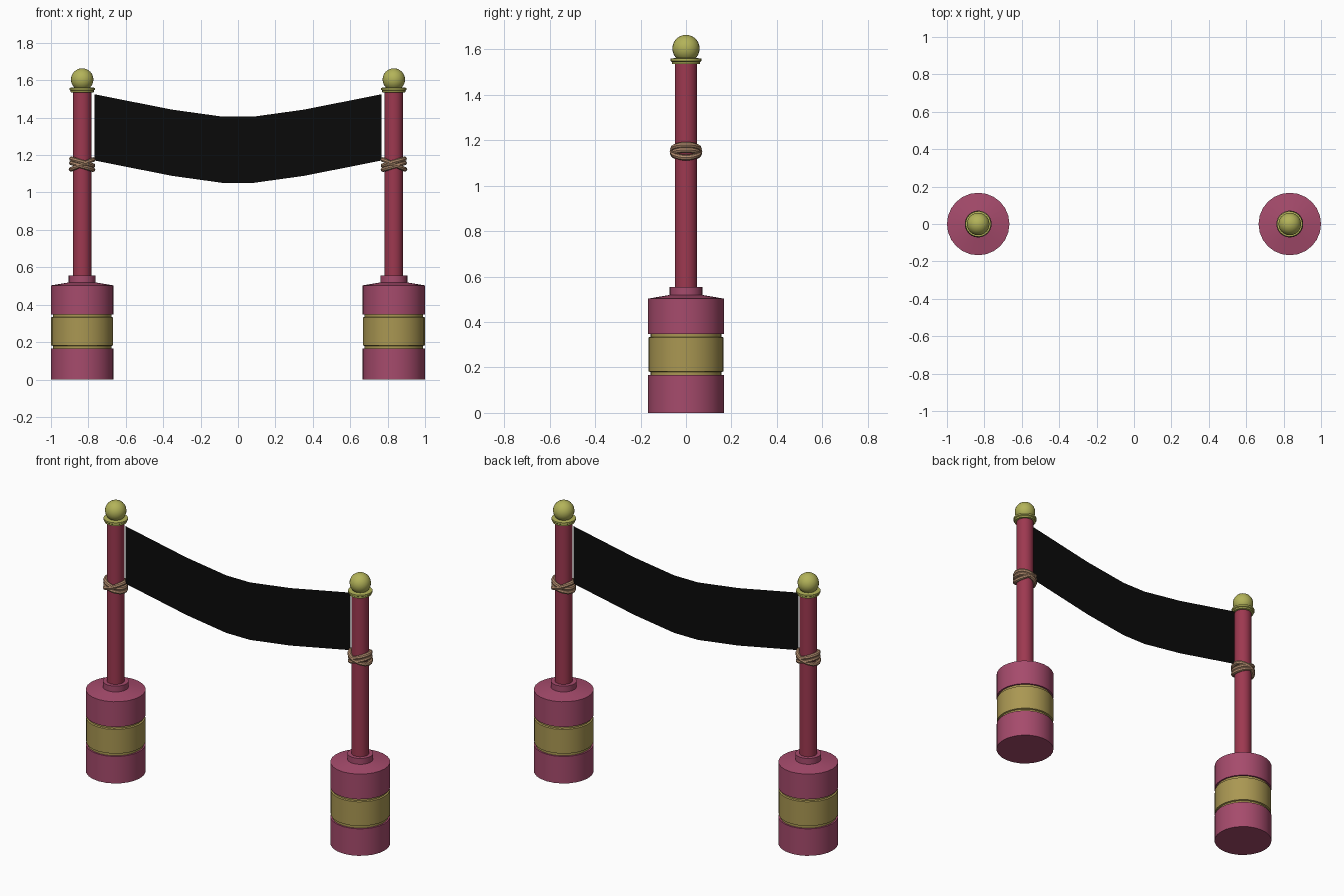
import bpy, bmesh, math
from mathutils import Matrix, Vector

if "Cube" in bpy.data.objects:
    bpy.data.objects.remove(bpy.data.objects["Cube"])

def material(name, rgb):
    m = bpy.data.materials.new(name)
    m.diffuse_color = (*rgb, 1)
    m.use_nodes = True
    m.node_tree.nodes["Principled BSDF"].inputs["Base Color"].default_value = m.diffuse_color
    return m

PINK = material("pink", (0.38, 0.07, 0.15))
RED = material("red", (0.34, 0.04, 0.08))
GOLD = material("gold", (0.40, 0.31, 0.085))
BRASS = material("brass", (0.45, 0.45, 0.10))
ROPE = material("rope", (0.42, 0.25, 0.15))
BLACK = material("black", (0.003, 0.003, 0.003))

def finish(name, bm, mat, x=0, smooth=True):
    if smooth:
        bmesh.ops.recalc_face_normals(bm, faces=bm.faces)
    me = bpy.data.meshes.new(name)
    bm.to_mesh(me)
    bm.free()
    ob = bpy.data.objects.new(name, me)
    ob.location.x = x
    me.materials.append(mat)
    bpy.context.collection.objects.link(ob)
    if smooth:
        bpy.ops.object.select_all(action='DESELECT')
        ob.select_set(True)
        bpy.context.view_layer.objects.active = ob
        bpy.ops.object.shade_smooth_by_angle(angle=math.radians(35))
    return ob

def lathe(name, profile, mat, x, n=24):
    """Revolve (radius, z) points around the post axis."""
    bm = bmesh.new()
    rings = [[bm.verts.new((r * math.cos(2 * math.pi * i / n), r * math.sin(2 * math.pi * i / n), z))
              for i in range(n)] for r, z in profile]
    for a, b in zip(rings, rings[1:]):
        for i in range(n):
            bm.faces.new((a[i], a[(i + 1) % n], b[(i + 1) % n], b[i]))
    bm.faces.new(rings[0][::-1])
    bm.faces.new(rings[-1])
    return finish(name, bm, mat, x)

def rope_ring(name, x, z, tilt, major, minor=0.013, n=24, k=8):
    bm = bmesh.new()
    rings = []
    for i in range(n):
        a = 2 * math.pi * i / n
        ring = []
        for j in range(k):
            b = 2 * math.pi * j / k
            r = major + minor * math.cos(b)
            ring.append(bm.verts.new((r * math.cos(a), r * math.sin(a),
                                      z + minor * math.sin(b) + tilt * math.cos(a))))
        rings.append(ring)
    for i in range(n):
        p, q = rings[i], rings[(i + 1) % n]
        for j in range(k):
            bm.faces.new((p[j], q[j], q[(j + 1) % k], p[(j + 1) % k]))
    return finish(name, bm, ROPE, x)

for side, s in (("left", -1), ("right", 1)):
    x = s * 0.833
    # Weighted base: two pink drums around a grooved gold band
    lathe(side + "_base_lower", [(0.167, 0), (0.167, 0.166)], PINK, x)
    lathe(side + "_base_band", [(0.157, 0.16), (0.157, 0.18), (0.166, 0.183), (0.166, 0.332),
                                (0.157, 0.335), (0.157, 0.352)], GOLD, x)
    lathe(side + "_base_upper", [(0.167, 0.348), (0.167, 0.503), (0.072, 0.519),
                                 (0.072, 0.555), (0.045, 0.555)], PINK, x)
    # Pole
    lathe(side + "_pole", [(0.049, 0.54), (0.049, 1.542)], RED, x)
    # Finial collar and ball
    lathe(side + "_finial_collar", [(0.05, 1.535), (0.062, 1.536), (0.062, 1.545), (0.068, 1.549),
                                    (0.068, 1.559), (0.05, 1.562)], BRASS, x)
    bm = bmesh.new()
    bmesh.ops.create_uvsphere(bm, u_segments=24, v_segments=16, radius=0.06,
                              matrix=Matrix.Translation(Vector((0, 0, 1.604))))
    finish(side + "_finial_ball", bm, BRASS, x)
    # Crossed rope wraps
    rope_ring(side + "_rope_1", x, 1.140, s * 0.018, 0.057)
    rope_ring(side + "_rope_2", x, 1.162, s * 0.018, 0.057)
    rope_ring(side + "_rope_3", x, 1.150, s * -0.026, 0.059)

# Sagging cloth banner, a single sheet
top = [(-0.767, 1.525), (-0.353, 1.443), (-0.08, 1.405),
       (0.08, 1.405), (0.353, 1.443), (0.767, 1.525)]
bm = bmesh.new()
cols = [(bm.verts.new((x, 0, z - 0.354)), bm.verts.new((x, 0, z))) for x, z in top]
for a, b in zip(cols, cols[1:]):
    bm.faces.new((a[0], b[0], b[1], a[1]))
finish("banner", bm, BLACK, smooth=False)
